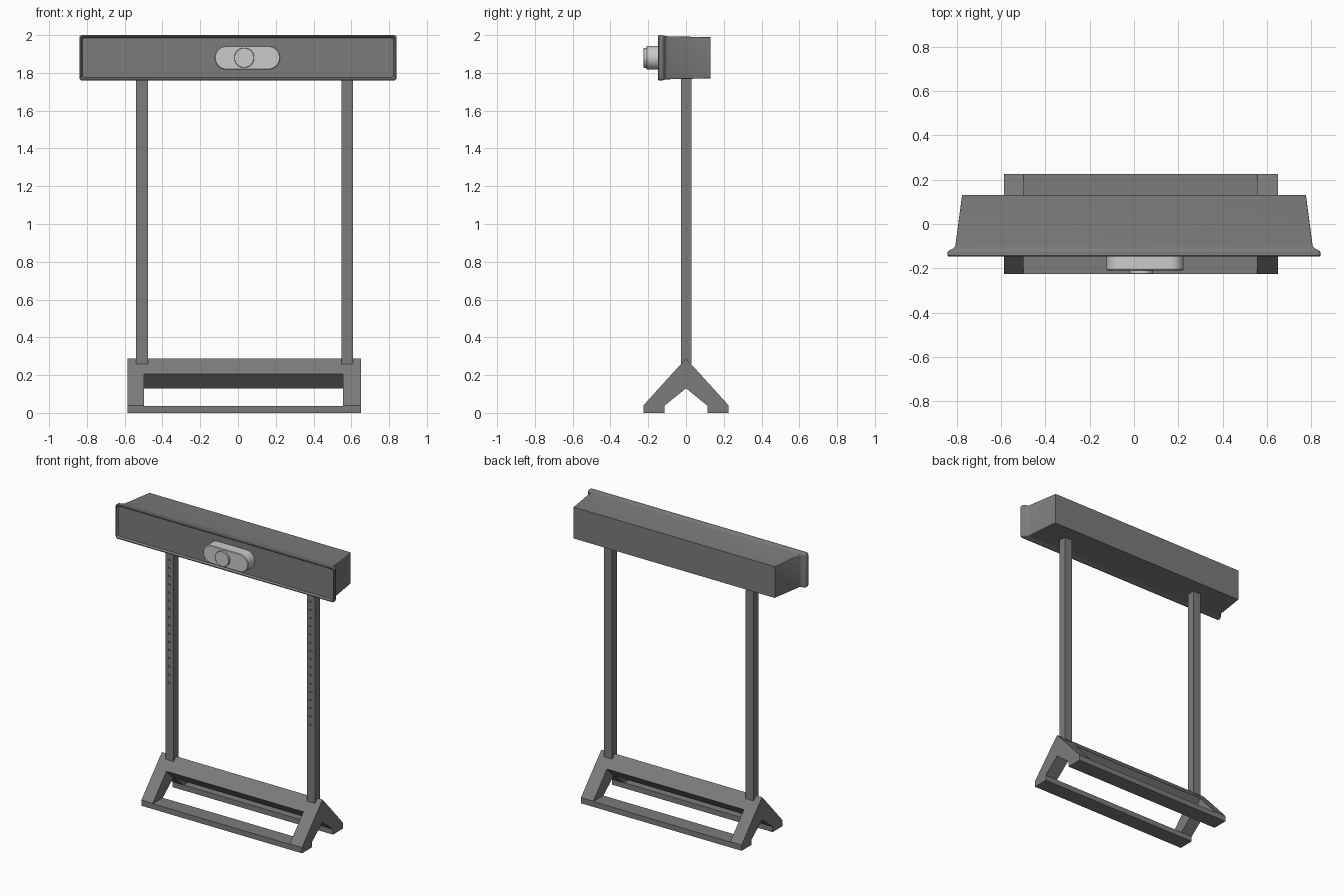
import bpy, bmesh, math

if "Cube" in bpy.data.objects:
    bpy.data.objects.remove(bpy.data.objects["Cube"])

def material(name, v):
    m = bpy.data.materials.new(name)
    m.diffuse_color = (v, v, v, 1)
    m.use_nodes = True
    m.node_tree.nodes["Principled BSDF"].inputs["Base Color"].default_value = m.diffuse_color
    return m

DARK = material("dark_metal", 0.2)
LIGHT = material("light_metal", 0.6)

def finish(name, bm, mat, smooth=False):
    bmesh.ops.recalc_face_normals(bm, faces=bm.faces)
    me = bpy.data.meshes.new(name)
    bm.to_mesh(me)
    bm.free()
    ob = bpy.data.objects.new(name, me)
    bpy.context.collection.objects.link(ob)
    me.materials.append(mat)
    if smooth:
        bpy.ops.object.select_all(action='DESELECT')
        ob.select_set(True)
        bpy.context.view_layer.objects.active = ob
        bpy.ops.object.shade_smooth_by_angle(angle=math.radians(35))
    return ob

def loft(name, rings, mat, smooth=False):
    """Skin equal-length closed rings and cap both ends."""
    bm = bmesh.new()
    vs = [[bm.verts.new(p) for p in r] for r in rings]
    n = len(vs[0])
    for a, b in zip(vs, vs[1:]):
        for i in range(n):
            bm.faces.new((a[i], a[(i + 1) % n], b[(i + 1) % n], b[i]))
    bm.faces.new(vs[0])
    bm.faces.new(vs[-1])
    return finish(name, bm, mat, smooth)

def prism(name, profile, x0, x1, mat):
    return loft(name, [[(x, y, z) for y, z in profile] for x in (x0, x1)], mat)

def round_rect(cx, cz, y, hw, hh, r, seg):
    pts = []
    for k, (sx, sz) in enumerate(((1, 1), (-1, 1), (-1, -1), (1, -1))):
        for i in range(seg + 1):
            a = math.pi / 2 * (k + i / seg)
            pts.append((cx + sx * (hw - r) + r * math.cos(a), y,
                        cz + sz * (hh - r) + r * math.sin(a)))
    return pts

def add_box(bm, x0, x1, y0, y1, z0, z1):
    vs = bmesh.ops.create_cube(bm, size=1)["verts"]
    for v in vs:
        v.co = (x0 if v.co.x < 0 else x1, y0 if v.co.y < 0 else y1,
                z0 if v.co.z < 0 else z1)

# Base: chevron end legs, diamond top beam, two floor rails
X0, X1, IN0, IN1 = -0.585, 0.65, -0.498, 0.555
half = [(0.075, 0.206), (0.225, 0.04), (0.225, 0), (0.115, 0), (0.115, 0.037)]
chevron = [(0, 0.287)] + half + [(0, 0.13)] + [(-y, z) for y, z in reversed(half)]
prism("left_leg", chevron, X0, IN0, DARK)
prism("right_leg", chevron, IN1, X1, DARK)
prism("base_beam", [(0, 0.287), (0.075, 0.206), (0, 0.13), (-0.075, 0.206)], IN0, IN1, DARK)
for side, s in (("front", -1), ("back", 1)):
    prism(side + "_rail", [(s * 0.115, 0), (s * 0.225, 0), (s * 0.225, 0.037),
                           (s * 0.115, 0.037)], IN0, IN1, DARK)

# Posts with a row of shallow adjustment slots on the front
for side, x in (("left", -0.508), ("right", 0.579)):
    bm = bmesh.new()
    add_box(bm, x - 0.031, x + 0.031, -0.026, 0.03, 0.26, 1.78)
    post = finish(side + "_post", bm, DARK)
    bm = bmesh.new()
    for i in range(17):
        z = 0.8 + i * 0.057
        add_box(bm, x - 0.012, x + 0.012, -0.05, -0.019, z - 0.005, z + 0.005)
    cutter = finish(side + "_slot_cutter", bm, DARK)
    cutter.hide_render = True
    cutter.hide_viewport = True
    mod = post.modifiers.new("slots", 'BOOLEAN')
    mod.operation = 'DIFFERENCE'
    mod.solver = 'EXACT'
    mod.object = cutter

# Head: tapered housing, flared flange and recessed front panel
CZ = 1.88
sections = [  # y, half width, half height, corner radius
    (0.13, 0.775, 0.109, 0.004), (-0.098, 0.805, 0.114, 0.005),
    (-0.108, 0.812, 0.115, 0.007), (-0.116, 0.828, 0.117, 0.010),
    (-0.122, 0.837, 0.119, 0.013), (-0.128, 0.84, 0.12, 0.015),
    (-0.143, 0.84, 0.12, 0.015), (-0.147, 0.837, 0.117, 0.013),
    (-0.147, 0.832, 0.112, 0.012), (-0.135, 0.824, 0.104, 0.012)]
loft("head_housing", [round_rect(0, CZ, *s, 4) for s in sections], DARK, True)

# Control pod: capsule plate with a round knob
loft("capsule_plate", [round_rect(0.05, CZ, y, 0.174 - d, 0.063 - d, 0.0629 - d, 10)
                       for y, d in ((-0.13, 0), (-0.206, 0), (-0.21, 0.004))], LIGHT, True)
loft("round_knob", [round_rect(0.033, CZ, y, r, r, r - 0.0001, 8)
                    for y, r in ((-0.205, 0.053), (-0.223, 0.053), (-0.225, 0.051))], LIGHT, True)
